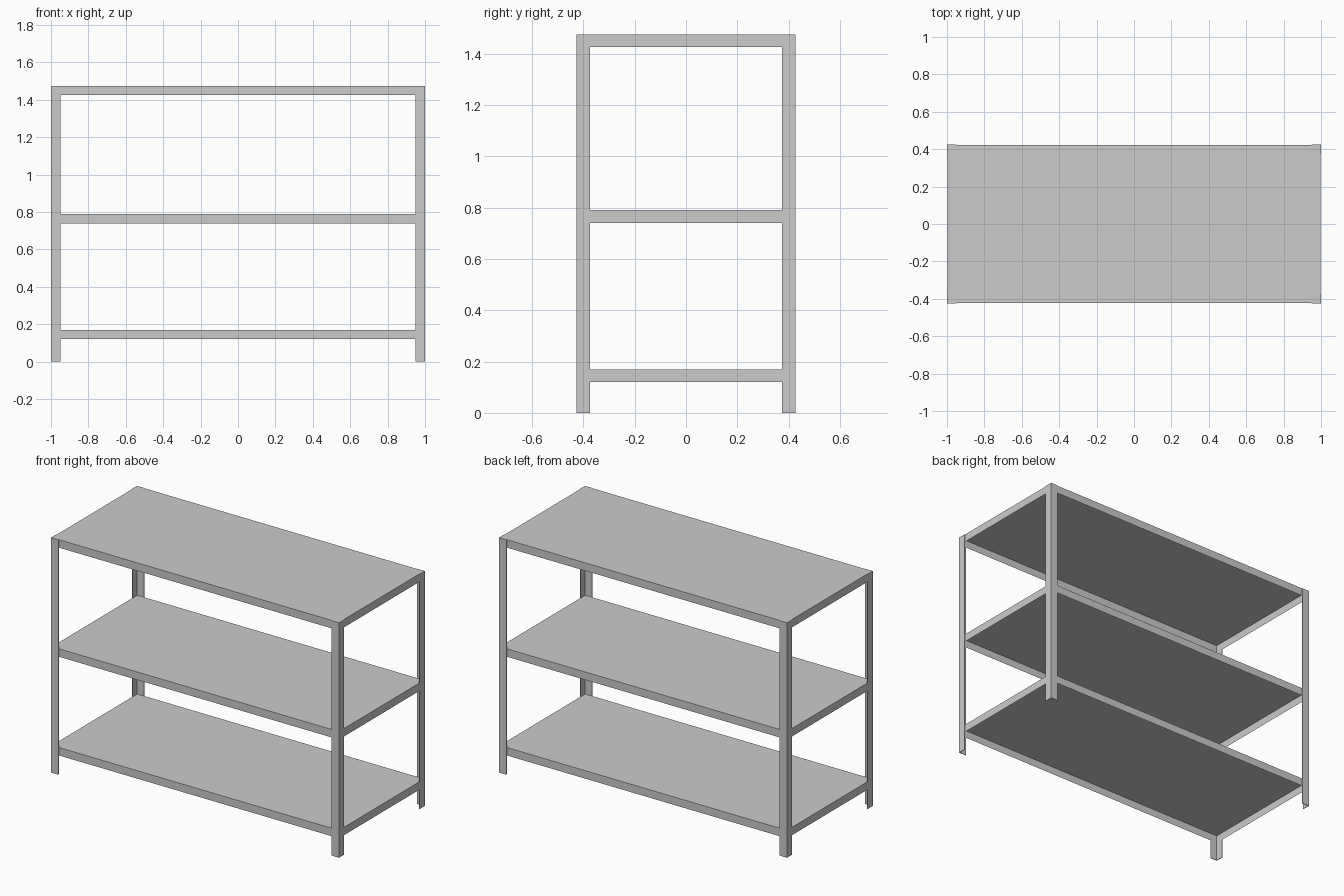
import bpy, bmesh

if "Cube" in bpy.data.objects:
    bpy.data.objects.remove(bpy.data.objects["Cube"])

W, D, H = 1.0, 0.426, 1.475      # half width, half depth, height
LEG, T = 0.051, 0.004            # angle-iron flange width and sheet thickness
LIP = 0.05                       # shelf lip height


def make_object(name, bm):
    bmesh.ops.recalc_face_normals(bm, faces=bm.faces)
    mesh = bpy.data.meshes.new(name)
    bm.to_mesh(mesh)
    bm.free()
    obj = bpy.data.objects.new(name, mesh)
    bpy.context.collection.objects.link(obj)
    return obj


def corner_post(name, sx, sy):
    # L-shaped profile extruded to full height
    profile = [(0, 0), (LEG, 0), (LEG, T), (T, T), (T, LEG), (0, LEG)]
    bm = bmesh.new()
    face = bm.faces.new([bm.verts.new((sx * (W - x), sy * (D - y), 0)) for x, y in profile])
    ext = bmesh.ops.extrude_face_region(bm, geom=[face])
    verts = [g for g in ext["geom"] if isinstance(g, bmesh.types.BMVert)]
    bmesh.ops.translate(bm, verts=verts, vec=(0, 0, H))
    return make_object(name, bm)


def shelf(name, top):
    # Folded sheet tray: box hollowed from below, sitting inside the posts
    hx, hy = W - T * 0.75, D - T * 0.75
    bm = bmesh.new()
    bmesh.ops.create_cube(bm, size=1)
    for v in bm.verts:
        v.co = (v.co.x * 2 * hx, v.co.y * 2 * hy, top + (v.co.z - 0.5) * LIP)
    bm.normal_update()
    under = min(bm.faces, key=lambda f: f.calc_center_median().z)
    bmesh.ops.inset_region(bm, faces=[under], thickness=T)
    bmesh.ops.translate(bm, verts=under.verts, vec=(0, 0, LIP - T))
    return make_object(name, bm)


# Four corner posts
for sx, side in ((-1, "left"), (1, "right")):
    for sy, end in ((-1, "front"), (1, "back")):
        corner_post(f"{end}_{side}_post", sx, sy)

# Three shelves
for name, top in (("bottom_shelf", 0.17), ("middle_shelf", 0.79), ("top_shelf", H)):
    shelf(name, top)
